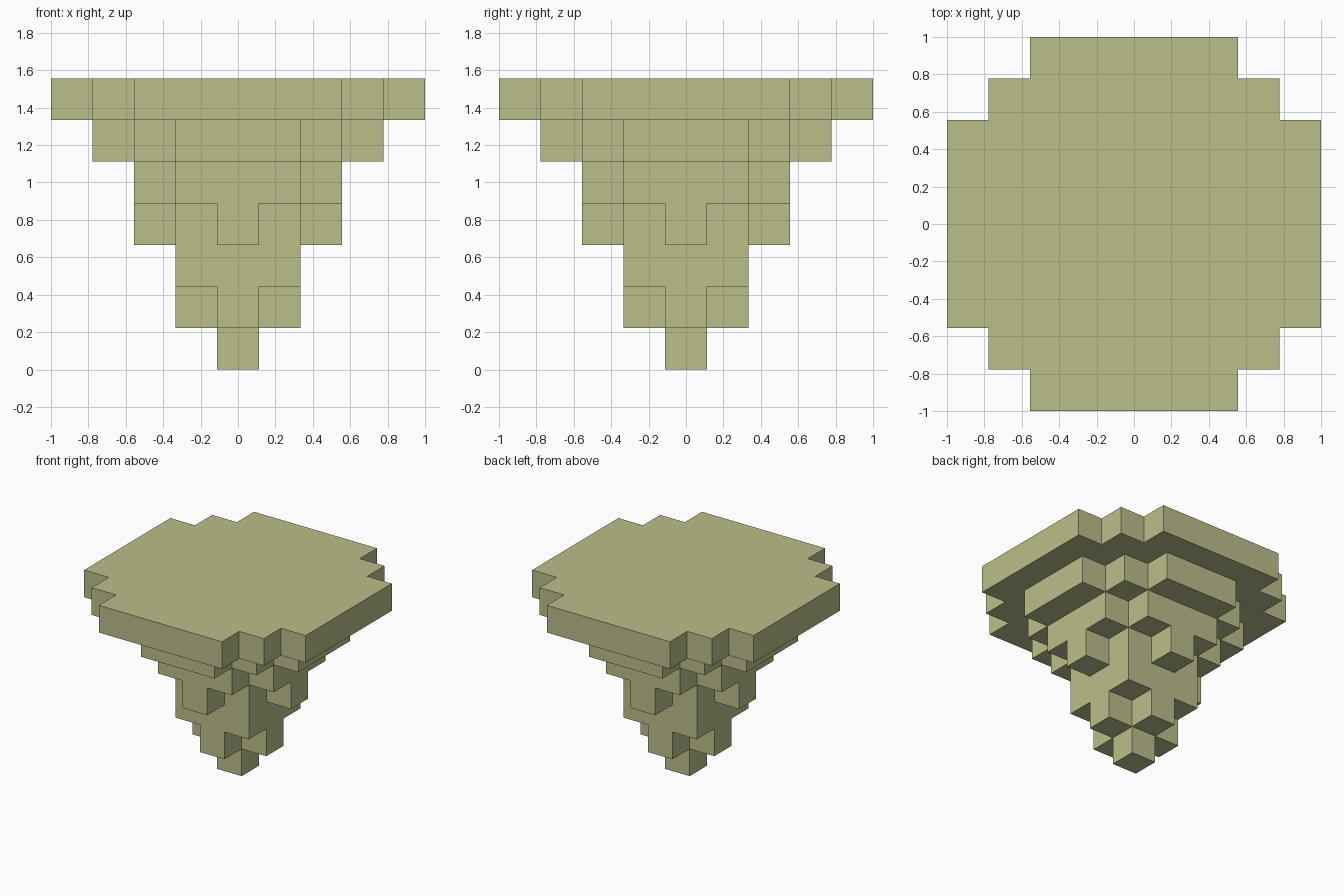
import bpy
import bmesh
from mathutils import Vector

cube = bpy.data.objects.get("Cube")
if cube:
    bpy.data.objects.remove(cube, do_unlink=True)

UNIT = 2 / 9  # edge length of one block

# One entry per block layer, bottom to top. Each lists how far the layer
# reaches sideways (in blocks) for rows at distance 0, 1, 2... from the centre.
LAYERS = [
    [0],              # foot block
    [1, 0],           # cross
    [1, 1],           # square stem
    [2, 1, 0],        # stem with a knob on each side
    [2, 2, 1],        # lower collar
    [3, 3, 2, 1],     # upper collar
    [4, 4, 4, 3, 2],  # broad flat top
]


def filled(x, y, z):
    if not 0 <= z < len(LAYERS):
        return False
    reach = LAYERS[z]
    return abs(y) < len(reach) and abs(x) <= reach[abs(y)]


def add_side(bm, centre, normal):
    """Add one square block side facing along normal."""
    u = Vector((normal.y, normal.z, normal.x))
    v = normal.cross(u)
    mid = centre + normal / 2
    corners = [mid + (a * u + b * v) / 2
               for a, b in ((-1, -1), (1, -1), (1, 1), (-1, 1))]
    bm.faces.new([bm.verts.new(c * UNIT) for c in corners])


# Outer shell of the stacked blocks
bm = bmesh.new()
directions = [Vector([s if i == axis else 0 for i in range(3)])
              for axis in range(3) for s in (-1, 1)]
span = range(-4, 5)
for z in range(len(LAYERS)):
    for y in span:
        for x in span:
            if not filled(x, y, z):
                continue
            for d in directions:
                if not filled(x + int(d.x), y + int(d.y), z + int(d.z)):
                    add_side(bm, Vector((x, y, z + 0.5)), d)

# Weld the sides and merge flat areas into large faces
bmesh.ops.remove_doubles(bm, verts=bm.verts[:], dist=0.001)
bmesh.ops.dissolve_limit(bm, angle_limit=0.02,
                         verts=bm.verts[:], edges=bm.edges[:])
mesh = bpy.data.meshes.new("tiered_block_stand")
bm.to_mesh(mesh)
bm.free()

# Single olive colour
olive = bpy.data.materials.new("pale_olive")
olive.use_nodes = True
colour = (0.5, 0.515, 0.255, 1)
olive.diffuse_color = colour
shader = next(n for n in olive.node_tree.nodes if n.type == 'BSDF_PRINCIPLED')
shader.inputs["Base Color"].default_value = colour
mesh.materials.append(olive)

stand = bpy.data.objects.new("tiered_block_stand", mesh)
bpy.context.collection.objects.link(stand)
